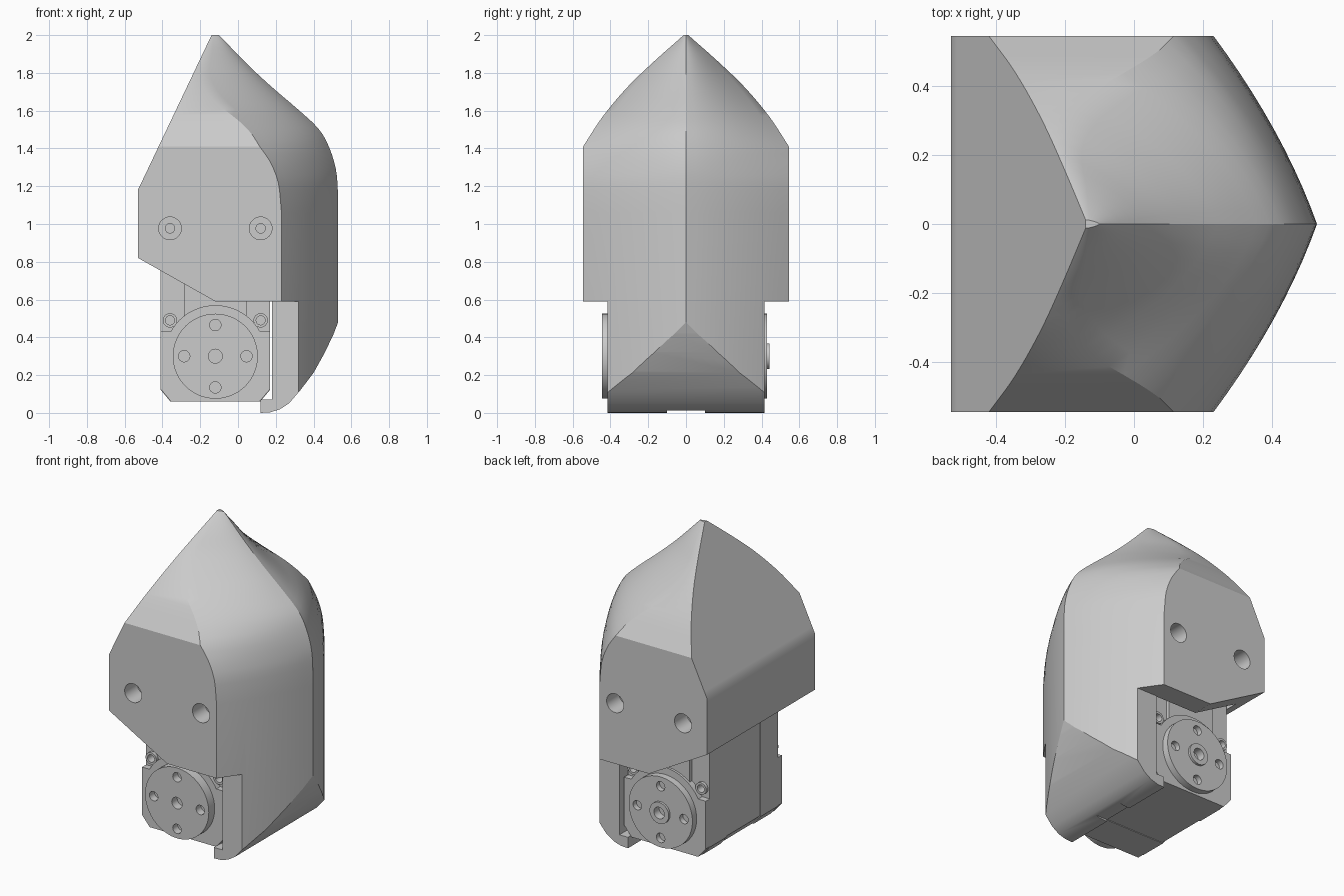
import bpy, bmesh, math
from mathutils import Matrix

old = bpy.data.objects.get("Cube")
if old:
    bpy.data.objects.remove(old, do_unlink=True)

grey = bpy.data.materials.new("plain_grey")
grey.use_nodes = True
grey.diffuse_color = (0.6, 0.6, 0.6, 1)
grey.node_tree.nodes["Principled BSDF"].inputs["Base Color"].default_value = (0.6, 0.6, 0.6, 1)


def finish(name, bm):
    bmesh.ops.recalc_face_normals(bm, faces=bm.faces[:])
    mesh = bpy.data.meshes.new(name)
    bm.to_mesh(mesh)
    bm.free()
    mesh.materials.append(grey)
    ob = bpy.data.objects.new(name, mesh)
    bpy.context.collection.objects.link(ob)
    return ob


def prism(name, outline, y0, y1):
    """Extrude an x-z outline along y."""
    bm = bmesh.new()
    face = bm.faces.new([bm.verts.new((x, y0, z)) for x, z in outline])
    ext = bmesh.ops.extrude_face_region(bm, geom=[face])["geom"]
    verts = [v for v in ext if isinstance(v, bmesh.types.BMVert)]
    bmesh.ops.translate(bm, verts=verts, vec=(0, y1 - y0, 0))
    return finish(name, bm)


def box(name, x0, x1, y0, y1, z0, z1):
    return prism(name, [(x0, z0), (x1, z0), (x1, z1), (x0, z1)], y0, y1)


def disc(name, x, z, r, y0, y1, sides=48):
    ring = [2 * math.pi * i / sides for i in range(sides)]
    return prism(name, [(x + r * math.cos(a), z + r * math.sin(a)) for a in ring], y0, y1)


def select(ob):
    bpy.ops.object.select_all(action="DESELECT")
    ob.select_set(True)
    bpy.context.view_layer.objects.active = ob


def cut(ob, cutters):
    for cutter in cutters:
        cutter.hide_render = True
        mod = ob.modifiers.new("cut", "BOOLEAN")
        mod.operation = "DIFFERENCE"
        mod.solver = "EXACT"
        mod.object = cutter
        select(ob)
        bpy.ops.object.modifier_apply(modifier=mod.name)
        bpy.data.objects.remove(cutter, do_unlink=True)


def smooth(ob):
    select(ob)
    bpy.ops.object.shade_smooth_by_angle(angle=math.radians(28))


def curve(keys, z):
    """Smooth interpolation through (z, value) keys."""
    if z <= keys[0][0]:
        return keys[0][1]
    if z >= keys[-1][0]:
        return keys[-1][1]

    def slope(i):
        a, b = keys[max(i - 1, 0)], keys[min(i + 1, len(keys) - 1)]
        return (b[1] - a[1]) / (b[0] - a[0])

    i = max(k for k in range(len(keys) - 1) if keys[k][0] <= z)
    (z0, v0), (z1, v1) = keys[i], keys[i + 1]
    h = z1 - z0
    t = (z - z0) / h
    return (v0 * (2 * t**3 - 3 * t**2 + 1) + v1 * (3 * t**2 - 2 * t**3)
            + h * slope(i) * (t**3 - 2 * t**2 + t) + h * slope(i + 1) * (t**3 - t**2))


# Pointed cover: horizontal sections lofted upwards
RIDGE = [(1.15, .53), (1.28, .52), (1.4, .485), (1.5, .43), (1.6, .325),
         (1.72, .185), (1.84, .055), (2, -.1)]
EDGE = [(1.06, .23), (1.22, .213), (1.33, .17), (1.41, .115), (1.48, .07), (1.55, 0),
        (1.62, -.09), (1.7, -.165), (1.8, -.2), (1.9, -.165), (2, -.135)]
WIDTH = [(1.41, .545), (1.57, .44), (1.73, .305), (1.86, .17), (2, .012)]
STEPS = 10


def section(z):
    back = -.53 if z <= 1.18 else -.53 + .39 * (z - 1.18) / .82
    w, ridge = curve(WIDTH, z), curve(RIDGE, z)
    edge = max(curve(EDGE, z), back + .004)
    a = .65 - .35 * min(max((z - 1.3) / .35, 0), 1)
    pts = [(back, -w)]
    for i in range(-STEPS, STEPS + 1):
        t = abs(i) / STEPS
        pts.append((ridge - (ridge - edge) * (a * t + (1 - a) * t * t), w * i / STEPS))
    return pts + [(back, w)]


levels = [-.05, 1.06, 1.12, 1.18] + [1.18 + .23 * i / 6 for i in range(1, 7)]
levels += [1.41 + .59 * i / 18 for i in range(1, 19)]
bm = bmesh.new()
rings = [[bm.verts.new((x, y, z)) for x, y in section(z)] for z in levels]
for lo, hi in zip(rings, rings[1:]):
    for i in range(len(lo)):
        j = (i + 1) % len(lo)
        bm.faces.new((lo[i], lo[j], hi[j], hi[i]))
bm.faces.new(rings[0])
bm.faces.new(rings[-1])
cover = finish("cover", bm)

# Trim the underside, hook and rounded chin
underside = [(-.6, .86), (-.12, .59), (.18, .59), (.18, .07), (.12, .07), (.12, 0), (.17, .003),
             (.22, .018), (.27, .05), (.33, .12), (.4, .212), (.46, .32), (.505, .415),
             (.53, .48), (.56, .56), (.7, .56), (.7, -.2), (-.6, -.2)]
cutters = [prism("underside_cutter", underside, -.7, .7),
           box("cavity_cutter", -.425, .179, -.41, .41, .3, .87),
           box("notch_cutter", 0, .5, -.1, .1, -.1, .012)]
for s in (-1, 1):
    cutters.append(box("side_cutter", -.7, .7, s * .415, s * .8, -.2, .59))
    for x in (-.36, .12):
        cutters.append(disc("bore_cutter", x, .977, .06, s * .42, s * .7, 32))
        cutters.append(disc("screw_cutter", x, .977, .025, s * .3, s * .5, 24))
cut(cover, cutters)
smooth(cover)

# Motor case: middle band and two outer halves
CX, CZ = -.12, .3


def case_outline(g):
    x0, x1, z0 = -.405 - g, .165 + g, .065 - g
    return [(x0, .86), (x0, z0 + .06), (x0 + .05, z0), (x1 - .05, z0), (x1, z0 + .06), (x1, .86)]


smooth(prism("motor_case_middle", case_outline(0), -.17, .17))
for s, side in ((-1, "front"), (1, "back")):
    half = prism("motor_case_" + side, case_outline(.004), s * .168, s * .345)
    cut(half, [disc("hole", x, .49, .024, s * .25, s * .4, 24) for x in (-.36, .12)])
    smooth(half)

    # Raised plate with an arch over the disc
    arc = [(CX + .27 * math.cos(a), CZ + .27 * math.sin(a))
           for a in (math.radians(29 + 122 * i / 24) for i in range(25))]
    plate = [(-.409, .125), (-.355, .061), (.115, .061), (.169, .125), (.169, .43)]
    plate += arc + [(-.409, .43)]
    smooth(prism("arch_plate_" + side, plate, s * .34, s * .385))

    # Upper centre rib and screw bosses
    box("upper_rib_" + side, -.285, .045, s * .34, s * .37, .5, .85)
    for x in (-.36, .12):
        boss = disc("screw_boss", x, .49, .038, s * .34, s * .365, 24)
        cut(boss, [disc("hole", x, .49, .024, s * .3, s * .4, 24)])
        smooth(boss)

    # Output disc with screw holes
    reach = .445 if s < 0 else .428
    horn = disc("output_disc_" + side, CX, CZ, .225, s * .38, s * reach, 64)
    holes = [disc("hole", CX + .165 * math.cos(a), CZ + .165 * math.sin(a), .03,
                  s * .395, s * .5, 24) for a in (0, math.pi / 2, math.pi, 1.5 * math.pi)]
    holes.append(disc("hole", CX, CZ, .037, s * .39, s * .5, 24))
    cut(horn, holes)
    smooth(horn)

# Small hub on the back disc
hub = disc("back_hub", CX, CZ, .068, .42, .443, 32)
cut(hub, [disc("hole", CX, CZ, .037, .4, .5, 24)])
smooth(hub)
